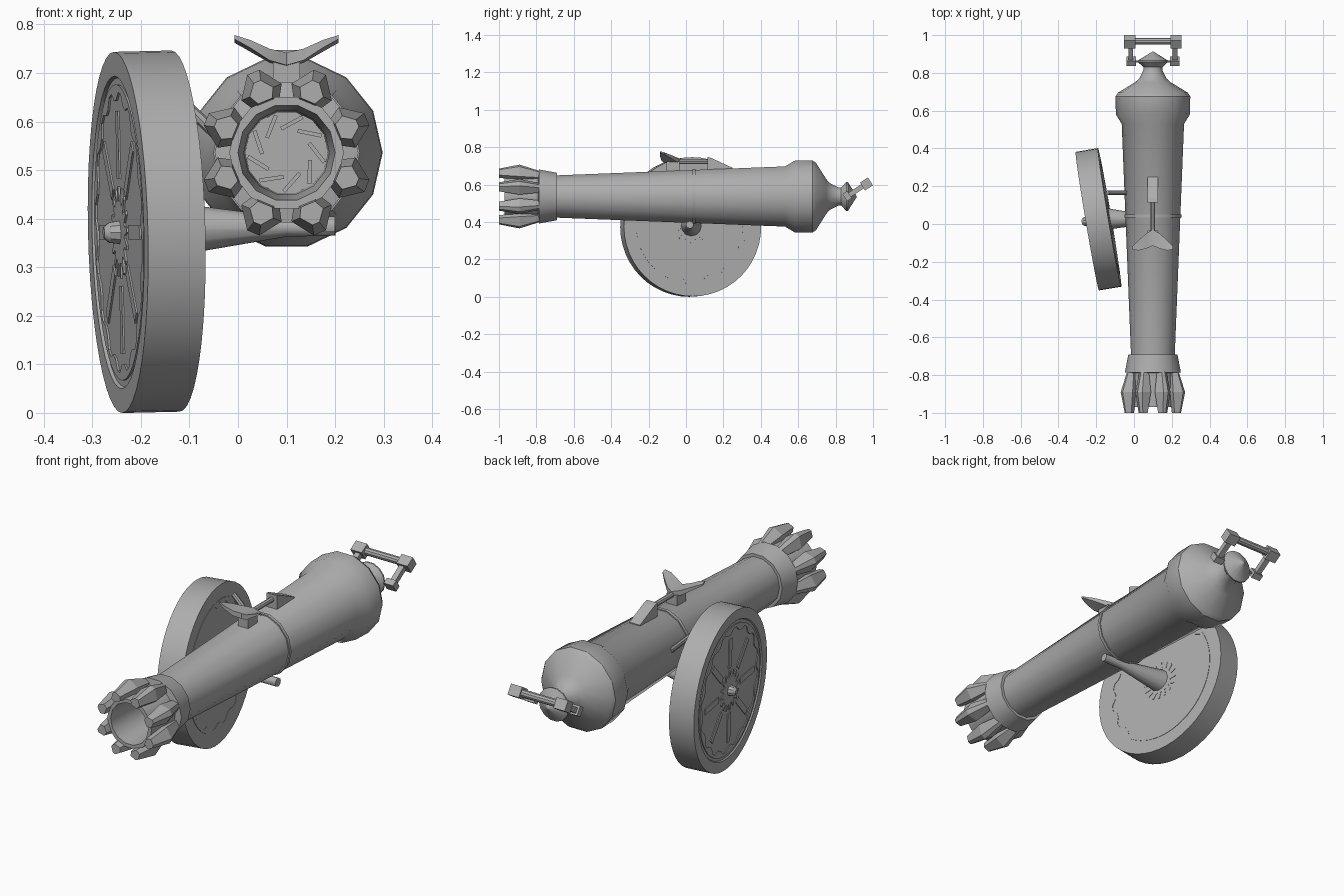
import bpy, bmesh, math
from mathutils import Matrix, Vector, Euler

if "Cube" in bpy.data.objects:
    bpy.data.objects.remove(bpy.data.objects["Cube"])

grey = bpy.data.materials.new("cast_grey")
grey.diffuse_color = (0.42, 0.42, 0.42, 1)
grey.use_nodes = True
grey.node_tree.nodes["Principled BSDF"].inputs["Base Color"].default_value = grey.diffuse_color
CX, CZ = 0.1, 0.536                      # barrel axis


def finish(name, bm, M=Matrix(), smooth=None):
    bmesh.ops.recalc_face_normals(bm, faces=bm.faces)
    bm.transform(M)
    me = bpy.data.meshes.new(name)
    bm.to_mesh(me)
    bm.free()
    me.materials.append(grey)
    ob = bpy.data.objects.new(name, me)
    bpy.context.collection.objects.link(ob)
    if smooth:
        bpy.ops.object.select_all(action='DESELECT')
        ob.select_set(True)
        bpy.context.view_layer.objects.active = ob
        bpy.ops.object.shade_smooth_by_angle(angle=math.radians(smooth))
    return ob


def loft(name, sections, M=Matrix(), closed=False, smooth=None):
    """Bridge matching closed loops; cap the ends, or join last to first."""
    bm = bmesh.new()
    loops = [[bm.verts.new(p) for p in s] for s in sections]
    n = len(loops[0])
    pairs = list(zip(loops, loops[1:]))
    if closed:
        pairs.append((loops[-1], loops[0]))
    for a, b in pairs:
        for i in range(n):
            j = (i + 1) % n
            bm.faces.new((a[i], a[j], b[j], b[i]))
    if not closed:
        bm.faces.new(loops[0])
        bm.faces.new(loops[-1])
    return finish(name, bm, M, smooth)


def ring(r, z, n):
    return [(r * math.cos(2 * math.pi * i / n), r * math.sin(2 * math.pi * i / n), z)
            for i in range(n)]


def lathe(name, profile, n, M=Matrix(), closed=False, smooth=30):
    return loft(name, [ring(r, z, n) for r, z in profile], M, closed, smooth)


def along(p, d):
    return Matrix.Translation(p) @ Vector(d).to_track_quat('Z', 'Y').to_matrix().to_4x4()


def rod(name, p, q, r1, r2, n=10):
    d = Vector(q) - Vector(p)
    return lathe(name, [(r1, 0), (r2, d.length)], n, along(p, d))


def box(name, size, loc, rot=(0, 0, 0)):
    bm = bmesh.new()
    bmesh.ops.create_cube(bm, size=1)
    M = Matrix.LocRotScale(Vector(loc), Euler(rot), Vector(size))
    return finish(name, bm, M)


# Barrel: local z runs from muzzle to breech
B = Matrix.Translation((CX, 0, CZ)) @ Matrix.Rotation(-math.pi / 2, 4, 'X')
lathe("barrel", [
    (0.05, -0.40), (0.085, -0.40), (0.088, -0.75), (0.10, -0.97), (0.118, -0.97),
    (0.118, -0.79), (0.148, -0.785), (0.13, -0.69), (0.116, -0.69), (0.165, 0.53),
    (0.196, 0.58), (0.198, 0.675), (0.185, 0.695), (0.095, 0.75), (0.072, 0.77),
    (0.05, 0.815), (0.05, 0.83), (0.08, 0.858), (0.08, 0.865), (0.004, 0.912)],
    14, B, smooth=32)
lathe("barrel_band", [(0.14, 0.035), (0.151, 0.035), (0.151, 0.05), (0.14, 0.05)],
      14, B, closed=True)

# Muzzle petals: ridged wedges around the mouth
def petal_section(y, r0, r1, r2, w):
    return [(-w * .6, y, r0), (w * .6, y, r0), (w, y, r1),
            (w * .3, y, r2), (-w * .3, y, r2), (-w, y, r1)]

for k in range(8):
    M = Matrix.Translation((CX, 0, CZ)) @ Matrix.Rotation(math.radians(22.5 + 45 * k), 4, 'Y')
    loft(f"muzzle_petal_{k + 1}", [
        petal_section(-0.775, 0.10, 0.12, 0.142, 0.026),
        petal_section(-0.89, 0.105, 0.135, 0.179, 0.045),
        petal_section(-1.0, 0.115, 0.135, 0.158, 0.026)], M)

# Slanted vanes inside the bore
for k in range(9):
    M = B @ Matrix.Rotation(2 * math.pi * k / 9, 4, 'Z')
    vane = box(f"bore_vane_{k + 1}", (0.05, 0.008, 0.03), (0.062, 0, -0.45), (0, 0, 0.9))
    vane.matrix_world = M

# Wheel: local z points to the outer face
W = along((-0.188, 0.025, 0.373), (-0.986, -0.166, -0.023))
lathe("wheel", [(0.02, -0.06), (0.372, -0.06), (0.372, 0.06), (0.322, 0.06),
                (0.318, 0.054), (0.02, 0.054)], 48, W)
lathe("wheel_hub", [(0.026, 0.05), (0.022, 0.078), (0.012, 0.09)], 10, W)

def toothed(name, inner, outer, z0, z1):
    """Flat annulus whose radii alternate between two values."""
    n = 64
    def loop(r, z):
        return [(r[i // 2 % 2] * math.cos(2 * math.pi * i / n),
                 r[i // 2 % 2] * math.sin(2 * math.pi * i / n), z) for i in range(n)]
    loft(name, [loop(inner, z0), loop(outer, z0), loop(outer, z1), loop(inner, z1)],
         W, closed=True)

for side, z0, z1 in (("outer", 0.052, 0.058), ("inner", -0.062, -0.058)):
    toothed(f"{side}_gear_ring", (0.272, 0.29), (0.305, 0.305), z0, z1)
    toothed(f"{side}_hub_star", (0.02, 0.02), (0.095, 0.065), z0, z1)
for k in range(8):
    spoke = box(f"wheel_spoke_{k + 1}", (0.14, 0.03, 0.005), (0.18, 0, 0.055))
    spoke.matrix_world = W @ Matrix.Rotation(math.pi * k / 4, 4, 'Z')

# Axle cone with its thin end, and the brace to the wheel
AX = along((-0.14, 0.027, 0.378), (0.34, -0.007, 0.007))
lathe("axle", [(0.056, 0), (0.02, 0.24), (0.02, 0.34)], 12, AX)
rod("wheel_brace", (-0.14, 0.165, 0.665), (-0.02, 0.165, 0.55), 0.012, 0.012, 8)

# Sight: winged front, post, rod and rear wedge
def wing(x, y0, y1, zf, zb, t):
    return [(CX + x, y0, zf), (CX + x, y1, zb), (CX + x, y1, zb - t), (CX + x, y0, zf - t)]

loft("sight_wings", [
    wing(-0.107, -0.135, -0.118, 0.778, 0.770, 0.008),
    wing(-0.075, -0.14, -0.085, 0.768, 0.760, 0.016),
    wing(-0.035, -0.13, -0.05, 0.75, 0.745, 0.024),
    wing(0, -0.115, -0.03, 0.742, 0.738, 0.026),
    wing(0.035, -0.13, -0.05, 0.75, 0.745, 0.024),
    wing(0.075, -0.14, -0.085, 0.768, 0.760, 0.016),
    wing(0.107, -0.135, -0.118, 0.778, 0.770, 0.008)], smooth=30)
box("sight_post", (0.055, 0.07, 0.065), (CX, -0.07, 0.69))
rod("sight_rod", (CX, -0.05, 0.722), (CX, 0.13, 0.722), 0.012, 0.012, 8)
loft("sight_wedge", [[(CX + x, 0.115, 0.67), (CX + x, 0.115, 0.747),
                      (CX + x, 0.135, 0.742), (CX + x, 0.248, 0.69), (CX + x, 0.248, 0.67)]
                     for x in (-0.028, 0.028)])

# Tail handle: cross bar, corner blocks and two arms pinned to the knob
tilt = math.radians(33)
for side, s in (("left", -1), ("right", 1)):
    box(f"{side}_handle_block", (0.06, 0.05, 0.05), (CX + s * 0.122, 0.965, 0.603), (tilt, 0, 0))
    box(f"{side}_handle_arm", (0.026, 0.12, 0.026), (CX + s * 0.117, 0.908, 0.567), (tilt, 0, 0))
    box(f"{side}_handle_foot", (0.05, 0.03, 0.045), (CX + s * 0.115, 0.862, 0.538), (tilt, 0, 0))
rod("handle_bar", (CX - 0.11, 0.967, 0.604), (CX + 0.11, 0.967, 0.604), 0.018, 0.018, 10)
rod("handle_pin", (CX - 0.11, 0.86, 0.537), (CX + 0.11, 0.86, 0.537), 0.006, 0.006, 8)
